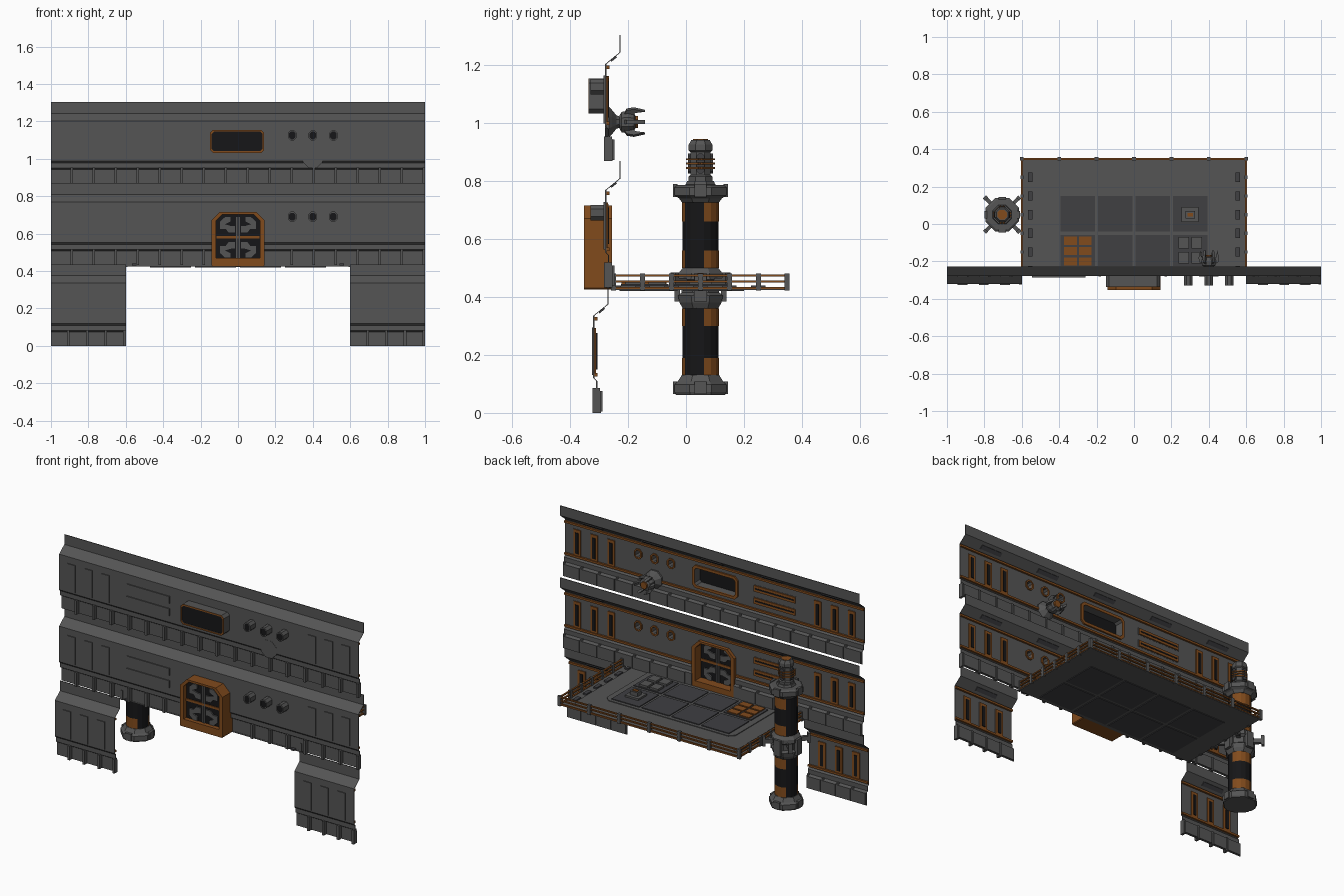
import bpy, bmesh
from math import pi, cos, sin
from mathutils import Matrix

if "Cube" in bpy.data.objects:
    bpy.data.objects.remove(bpy.data.objects["Cube"])

def material(name, c):
    m = bpy.data.materials.new(name)
    m.diffuse_color = (*c, 1)
    m.use_nodes = True
    m.node_tree.nodes["Principled BSDF"].inputs["Base Color"].default_value = m.diffuse_color
    return m
GREY = material("dark_grey", (.09, .09, .09))
DECK = material("deck_grey", (.05, .05, .055))
ORANGE = material("burnt_orange", (.22, .07, .012))
BLACK = material("black", (.008, .008, .009))

def finish(name, bm, mat, closed=True):
    if closed:
        bmesh.ops.recalc_face_normals(bm, faces=bm.faces)
    me = bpy.data.meshes.new(name)
    bm.to_mesh(me)
    bm.free()
    me.materials.append(mat)
    ob = bpy.data.objects.new(name, me)
    bpy.context.collection.objects.link(ob)
    return ob

def place(axis, p, t):
    return {'X': (t, *p), 'Y': (p[0], t, p[1]), 'Z': (*p, t)}[axis]

def prism(name, pts, a, b, axis, mat=GREY):
    bm = bmesh.new()
    lo, hi = [[bm.verts.new(place(axis, p, t)) for p in pts] for t in (a, b)]
    n = len(pts)
    bm.faces.new(lo)
    bm.faces.new(hi)
    for i in range(n):
        bm.faces.new((lo[i], lo[(i+1) % n], hi[(i+1) % n], hi[i]))
    return finish(name, bm, mat)

def box(name, x0, x1, y0, y1, z0, z1, mat=GREY):
    return prism(name, [(x0, y0), (x1, y0), (x1, y1), (x0, y1)], z0, z1, 'Z', mat)

def ring(name, outer, inner, y0, y1, mat=GREY):
    bm = bmesh.new()
    L = [[bm.verts.new((p[0], y, p[1])) for p in ps]
         for ps, y in ((outer, y0), (outer, y1), (inner, y1), (inner, y0))]
    n = len(outer)
    for k in range(4):
        for i in range(n):
            j = (i+1) % n
            bm.faces.new((L[k][i], L[k][j], L[k-3][j], L[k-3][i]))
    return finish(name, bm, mat)

def plate(x, z, w, h, c, cb=None):
    """Chamfered rectangle; cb is the chamfer of the lower corners."""
    cb = c if cb is None else cb
    w, h = w/2, h/2
    return [(x-w+cb, z-h), (x+w-cb, z-h), (x+w, z-h+cb), (x+w, z+h-c),
            (x+w-c, z+h), (x-w+c, z+h), (x-w, z+h-c), (x-w, z-h+cb)]

def lathe(name, prof, n, mat=GREY, loc=(0, 0, 0), rot=None, start=None, span=None):
    bm = bmesh.new()
    start = pi/n if start is None else start
    cnt = n if span is None else span+1
    R = [[bm.verts.new((r*cos(start+2*pi*i/n), r*sin(start+2*pi*i/n), z)) for i in range(cnt)]
         for r, z in prof]
    for a, b in zip(R, R[1:]):
        for i in range(n if span is None else span):
            j = (i+1) % cnt
            bm.faces.new((a[i], a[j], b[j], b[i]))
    if span is None:
        bm.faces.new(R[0])
        bm.faces.new(R[-1])
    ob = finish(name, bm, mat, span is None)
    ob.location = loc
    if rot:
        ob.rotation_euler = rot
    return ob

def cut(ob, cutters):
    for c in cutters:
        m = ob.modifiers.new("cut", 'BOOLEAN')
        m.object, m.operation, m.solver = c, 'DIFFERENCE', 'EXACT'
        bpy.context.view_layer.objects.active = ob
        bpy.ops.object.modifier_apply(modifier=m.name)
        bpy.data.objects.remove(c)

# Wall sections: thin folded sheet, skirt blocks, ribs, trims, upright panels
FOLD = [(-.253, 0), (-.253, .075), (-.265, .083), (-.265, .11), (-.275, .12),
        (-.275, .335), (-.226, .375), (-.226, .435)]

def spans(x0, x1, gap):
    return [(x0, -.145), (.145, x1)] if gap else [(x0, x1)]

def wall(name, x0, x1, base, dy, blocks, door=False):
    sheet = [(y+dy, z+base) for y, z in FOLD]
    sheet += [(y-.004, z) for y, z in reversed(sheet)]
    ob = prism(name, sheet, x0, x1, 'X')
    p = (x1-x0)/blocks
    for i in range(blocks):
        a, b = x0+i*p, x0+(i+1)*p
        if door and abs((a+b)/2) < .19:
            continue
        box(name+"_skirt_block", a+.006, b-.006, dy-.254, dy-.247, base+.004, base+.075)
        box(name+"_rib", b-.014, b, dy-.282, dy-.255, base, base+.085)
    for z, split in ((.125, door), (.318, False)):
        for a, b in spans(x0, x1, split):
            box(name+"_trim", a, b, dy-.276, dy-.264, base+z, base+z+.012, ORANGE)
    for s in (-1, 1):
        for x in (.69, .803, .917):
            if x0 < s*x < x1:
                box(name+"_upright", s*x-.026, s*x+.026, dy-.284, dy-.274, base+.13, base+.295)
                box(name+"_upright_back", s*x-.024, s*x+.024, dy-.276, dy-.269, base+.132, base+.293, ORANGE)
                box(name+"_upright_core", s*x-.01, s*x+.01, dy-.27, dy-.265, base+.15, base+.275, BLACK)
    for x in (-.8, -.4, 0, .4, .8):
        if x0 < x < x1:
            v = box(name+"_slot", -.07, .07, -.012, .012, -.004, .003, DECK)
            v.location = (x, dy-.25, base+.354)
            v.rotation_euler.x = .68
    return ob

for s in (-1, 1):
    wall("lower_wall", min(s, s*.6), max(s, s*.6), 0, -.041, 4)
mid = wall("middle_wall", -1, 1, .433, 0, 17, True)
top = wall("upper_wall", -1, 1, .868, 0, 17)

# Vents and portholes on both upper storeys
for ob, z in ((mid, .69), (top, 1.125)):
    for dz in (0, -.074):
        box("vent", -.545, -.26, -.285, -.274, z+dz-.021, z+dz+.021)
        box("vent_back", -.54, -.265, -.276, -.268, z+dz-.018, z+dz+.018, ORANGE)
        box("vent_slit", -.53, -.275, -.27, -.266, z+dz-.004, z+dz+.004, BLACK)
    for x in (.29, .4, .51):
        out, inn = plate(x, z, .046, .054, .014), plate(x, z, .034, .042, .01)
        cut(ob, [prism("cutter", out, -.3, -.25, 'Y')])
        ring("porthole", out, inn, -.33, -.27)
        ring("porthole_rim", plate(x, z, .052, .06, .016), inn, -.274, -.267, ORANGE)
        prism("porthole_glass", inn, -.327, -.318, 'Y', BLACK)

# Wide window box
out, inn = plate(-.005, 1.093, .29, .122, .016), plate(-.005, 1.093, .272, .104, .012)
cut(top, [prism("cutter", out, -.3, -.25, 'Y')])
ring("window_box", out, inn, -.334, -.27)
ring("window_rim", plate(-.005, 1.093, .305, .137, .02), inn, -.275, -.266, ORANGE)
ring("window_front_rim", out, inn, -.336, -.333, ORANGE)
prism("window_glass", inn, -.33, -.32, 'Y', BLACK)

# Door: deep frame with four-part leaf
out, inn = plate(0, .571, .284, .288, .045, .004), plate(0, .578, .236, .25, .035, .003)
cut(mid, [prism("cutter", plate(0, .56, .28, .3, .045, .002), -.32, -.2, 'Y')])
ring("door_frame", out, inn, -.352, -.255, ORANGE)
prism("door_leaf", inn, -.325, -.31, 'Y', BLACK)
box("door_sill", -.14, .14, -.352, -.255, .425, .47, ORANGE)
for s in (-1, 1):
    for t in (-1, 1):
        pts = [(.015, .025), (.05, .025), (.065, .045), (.095, .045), (.095, .085), (.07, .108), (.04, .108),
               (.04, .085), (.07, .07), (.035, .06), (.015, .06)]
        prism("door_plate", [(s*x, .58+t*z) for x, z in pts], -.333, -.302, 'Y')
    box("door_seam", s*.006-.004, s*.006+.004, -.33, -.305, .47, .69)
box("door_bar", -.115, .115, -.33, -.305, .573, .587, ORANGE)

# Deck: slab, stepped border and tiles on both faces
box("deck_slab", -.6, .6, -.255, .35, .424, .431)
prism("deck_border", [(-.54, -.25), (.54, -.25), (.54, .29), (.52, .31), (-.52, .31), (-.54, .29)],
      .431, .435, 'Z')
prism("deck_floor", [(-.43, -.25), (.43, -.25), (.43, .14), (.4, .17), (-.4, .17), (-.43, .14)],
      .435, .439, 'Z')
for i in range(4):
    for y0, y1 in ((-.225, -.06), (-.04, .15)):
        x = -.4+.2*i
        box("deck_tile", x+.008, x+.192, y0, y1, .438, .444, DECK)
    for y0, y1 in ((-.23, -.03), (-.01, .2)):
        box("underside_tile", -.48+.24*i+.01, -.24+.24*i-.01, y0, y1, .42, .425, DECK)
for x in (-.34, -.26):
    for y in (-.2, -.145, -.09):
        box("orange_pad", x-.034, x+.034, y-.022, y+.022, .443, .45, ORANGE)
for x in (.265, .335):
    for y in (-.18, -.1):
        box("grey_pad", x-.028, x+.028, y-.03, y+.03, .443, .456)
prism("console_base", [(.255, .01), (.345, .01), (.345, .09), (.255, .09)], .443, .455, 'Z')
box("console_top", .275, .325, .03, .07, .455, .478, GREY)
box("console_cap", .285, .315, .04, .06, .478, .482, ORANGE)

# Railing on three sides
for z in (.428, .45, .47):
    box("back_rail", -.603, .603, .343, .353, z, z+.007, ORANGE)
    for s in (-1, 1):
        box("side_rail", s*.598-.005, s*.598+.005, -.255, .35, z, z+.007, ORANGE)
for i in range(7):
    x = -.6+.2*i
    box("back_post", x-.01, x+.01, .34, .357, .422, .481)
for s in (-1, 1):
    for y in (-.25, -.15, -.05, .05, .15, .25):
        w = .009 if round(y*100) % 20 else .004
        box("side_post", s*.598-.008, s*.598+.008, y-w, y+w, .422, .48)
        box("deck_clip", s*.555-.012, s*.555+.012, y-.025, y+.025, .43, .44, DECK)

# Column: dark tube, octagonal base and cap, collar with arms, lantern head
C = (-.705, .05, 0)
lathe("column_tube", [(.063, .1), (.063, .75)], 16, BLACK, C)
lathe("column_base", [(.092, .062), (.097, .072), (.097, .098), (.085, .108), (.07, .13)], 8, GREY, C)
lathe("column_cap", [(.068, .725), (.08, .74), (.097, .75), (.097, .778), (.085, .786), (.055, .787), (.05, .80)],
      8, GREY, C)
lathe("column_collar", [(.066, .36), (.078, .38), (.084, .405), (.07, .415), (.07, .45), (.084, .46),
                        (.082, .482), (.066, .5)], 8, GREY, C)
lathe("lantern", [(.038, .79), (.044, .80), (.044, .815), (.038, .82), (.038, .9), (.044, .905),
                  (.044, .925), (.034, .942)], 8, GREY, C)
lathe("lantern_top", [(.028, .94), (.028, .944)], 8, ORANGE, C)
for z0, z1 in ((.13, .19), (.3, .36), (.5, .56), (.66, .725)):
    for k in range(2):
        lathe("tube_panel", [(.0645, z0), (.0645, z1)], 16, ORANGE, C, None, pi/16+k*pi, 5)

def around(ob, a):
    ob.data.transform(Matrix.Rotation(a, 4, 'Z'))
    ob.location = C
for k in range(4):
    a = k*pi/2
    around(box("collar_arm", .065, .125, -.01, .01, .44, .465), a+pi/4)
    around(box("arm_end", .118, .134, -.012, .012, .425, .484), a+pi/4)
    around(box("collar_lug", .07, .09, -.022, .022, .385, .48), a)
    around(box("base_lug", .08, .095, -.02, .02, .065, .108), a)
    around(box("cap_lug", .08, .095, -.02, .02, .745, .79), a)
    around(prism("lantern_window", plate(0, .86, .028, .07, .009), -.043, -.03, 'Y', DECK), a)
    for z in (.845, .86, .875):
        around(box("lantern_bar", .03, .041, -.03, .03, z-.003, z+.003, ORANGE), a+pi/4)

# Claw lamp on the upper wall
L = (.4, 0, 1.003)
R = (-pi/2, 0, 0)
lathe("lamp_mount", [(.056, -.28), (.056, -.265), (.045, -.255), (.025, -.24), (.02, -.225)], 8, GREY, L, R)
lathe("lamp_body", [(.024, -.23), (.038, -.222), (.042, -.2), (.036, -.18), (.024, -.175)], 8, GREY, L, R)
lathe("lamp_lens", [(.022, -.18), (.022, -.165)], 8, ORANGE, L, R)
for k in range(6):
    claw = prism("lamp_claw", [(.03, -.215), (.05, -.205), (.055, -.18), (.045, -.142), (.04, -.175), (.028, -.185)],
                 -.007, .007, 'Y')
    claw.data.transform(Matrix.Rotation(k*pi/3, 4, 'Z'))
    claw.location, claw.rotation_euler = L, R
